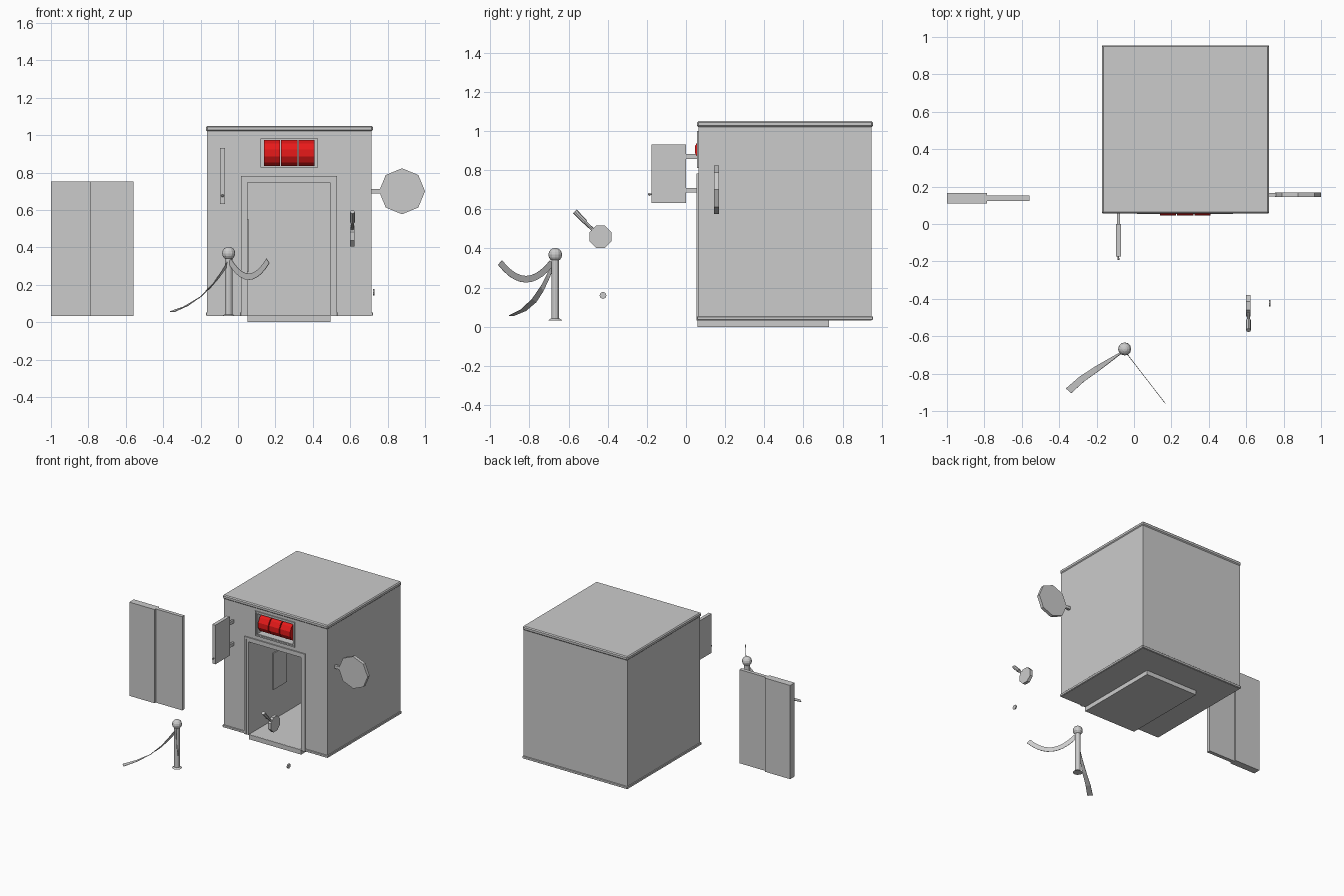
import bpy, bmesh, math
from mathutils import Vector, Matrix

if "Cube" in bpy.data.objects:
    bpy.data.objects.remove(bpy.data.objects["Cube"])


def make(name, bm, mat=None):
    bmesh.ops.recalc_face_normals(bm, faces=bm.faces[:])
    me = bpy.data.meshes.new(name)
    bm.to_mesh(me)
    bm.free()
    ob = bpy.data.objects.new(name, me)
    bpy.context.collection.objects.link(ob)
    if mat:
        me.materials.append(mat)
    return ob


def box(name, x, y, z, bevel=0):
    bm = bmesh.new()
    bmesh.ops.create_cube(bm, size=1)
    for v in bm.verts:
        for i, (a, b) in enumerate((x, y, z)):
            v.co[i] = a if v.co[i] < 0 else b
    if bevel:
        bmesh.ops.bevel(bm, geom=bm.edges[:], offset=bevel, segments=1, affect='EDGES')
    return make(name, bm)


def rod(name, a, b, r, n, r2=None, spin=0, mat=None):
    """Cylinder or cone from point a to point b."""
    a, b = Vector(a), Vector(b)
    rot = (b - a).to_track_quat('Z', 'Y').to_matrix().to_4x4()
    bm = bmesh.new()
    bmesh.ops.create_cone(bm, cap_ends=True, segments=n, radius1=r, radius2=r if r2 is None else r2,
                          depth=(b - a).length,
                          matrix=Matrix.Translation((a + b) / 2) @ rot @ Matrix.Rotation(spin, 4, 'Z'))
    return make(name, bm, mat)


def ball(name, c, r, u, v):
    bm = bmesh.new()
    bmesh.ops.create_uvsphere(bm, u_segments=u, v_segments=v, radius=r, matrix=Matrix.Translation(c))
    return make(name, bm)


def ribbon(name, path):
    """Thin strap; each entry is centre point and half-width vector."""
    bm = bmesh.new()
    pairs = [(bm.verts.new(Vector(p) + Vector(w)), bm.verts.new(Vector(p) - Vector(w))) for p, w in path]
    for (a, b), (c, d) in zip(pairs, pairs[1:]):
        bm.faces.new((a, b, d, c))
    ob = make(name, bm)
    m = ob.modifiers.new("thickness", 'SOLIDIFY')
    m.thickness, m.offset = 0.003, 0
    return ob


def cut(target, cutter):
    m = target.modifiers.new("cut", 'BOOLEAN')
    m.operation, m.solver, m.object = 'DIFFERENCE', 'EXACT', cutter
    bpy.context.view_layer.objects.active = target
    bpy.ops.object.modifier_apply(modifier=m.name)
    bpy.data.objects.remove(cutter)


def frame(name, x0, x1, z0, z1, w, y, bottom=True):
    box(name + "_left", (x0, x0 + w), y, (z0, z1))
    box(name + "_right", (x1 - w, x1), y, (z0, z1))
    box(name + "_top", (x0 + w, x1 - w), y, (z1 - w, z1))
    if bottom:
        box(name + "_bottom", (x0 + w, x1 - w), y, (z0, z0 + w))


# booth body with open cabin and display recess
body = box("booth_body", (-0.165, 0.715), (0.063, 0.948), (0.033, 1.045))
cut(body, box("cabin_cutter", (0.05, 0.492), (0.0, 0.71), (0.036, 0.75)))
cut(body, box("display_cutter", (0.12, 0.43), (0.0, 0.2), (0.825, 0.985)))
box("cabin_floor", (0.05, 0.494), (0.06, 0.73), (0.0, 0.035))
box("cabin_control_panel", (0.048, 0.058), (0.35, 0.51), (0.27, 0.55))

# cornice and skirting, the skirting broken at the doorway
box("cornice", (-0.171, 0.721), (0.057, 0.955), (1.02, 1.05), 0.007)
for i, (x, y) in enumerate([((-0.171, 0.015), (0.057, 0.065)), ((0.53, 0.721), (0.057, 0.065)),
                            ((-0.171, 0.721), (0.946, 0.955)), ((-0.171, -0.163), (0.057, 0.955)),
                            ((0.713, 0.721), (0.057, 0.955))]):
    box(f"skirting_{i}", x, y, (0.035, 0.053), 0.002)

# stepped frames round the door and display
frame("door_frame_outer", 0.015, 0.53, 0.033, 0.782, 0.017, (0.054, 0.065), False)
frame("door_frame_inner", 0.032, 0.512, 0.033, 0.765, 0.018, (0.058, 0.065), False)
frame("display_frame", 0.104, 0.442, 0.81, 1.0, 0.01, (0.055, 0.065))
frame("display_frame_inner", 0.114, 0.432, 0.82, 0.99, 0.008, (0.059, 0.065))

# red display drums
red = bpy.data.materials.new("red")
red.diffuse_color = (0.8, 0.01, 0.01, 1)
red.use_nodes = True
red.node_tree.nodes["Principled BSDF"].inputs["Base Color"].default_value = red.diffuse_color
for i in range(3):
    x = 0.138 + 0.093 * i
    rod(f"display_drum_{i}", (x, 0.116, 0.905), (x + 0.086, 0.116, 0.905), 0.072, 12,
        spin=math.radians(15), mat=red)

# detached telescoping door leaves
box("outer_door_leaf", (-1.0, -0.785), (0.11, 0.165), (0.033, 0.752))
box("inner_door_leaf", (-0.785, -0.56), (0.124, 0.152), (0.033, 0.752))

# projecting side panel with brackets and knob
box("side_panel", (-0.096, -0.07), (-0.175, 0.0), (0.632, 0.932))
for i, z in enumerate((0.87, 0.698)):
    box(f"side_panel_bracket_{i}", (-0.09, -0.076), (0.0, 0.065), (z - 0.012, z + 0.012))
rod("panel_knob_stem", (-0.083, -0.175, 0.676), (-0.083, -0.184, 0.676), 0.004, 8)
ball("panel_knob", (-0.083, -0.187, 0.676), 0.007, 8, 6)

# octagonal sign on the right wall
rod("sign_disc", (0.877, 0.144, 0.7), (0.877, 0.168, 0.7), 0.123, 8)
box("sign_arm", (0.71, 0.765), (0.147, 0.165), (0.689, 0.711))

# lever with grip, and a loose button
rod("lever_hub", (0.6, -0.437, 0.46), (0.624, -0.437, 0.46), 0.061, 8, spin=math.radians(22.5))
rod("lever_arm", (0.612, -0.465, 0.485), (0.612, -0.535, 0.553), 0.009, 8)
rod("lever_grip", (0.612, -0.515, 0.535), (0.612, -0.568, 0.59), 0.013, 8)
rod("button", (0.722, -0.424, 0.16), (0.731, -0.424, 0.16), 0.018, 8)

# barrier post
px, py = -0.05, -0.668
rod("post_base", (px, py, 0.033), (px, py, 0.042), 0.035, 12, r2=0.022)
rod("post_pole", (px, py, 0.035), (px, py, 0.35), 0.02, 12)
ball("post_ball", (px, py, 0.368), 0.035, 12, 8)

# barrier straps: one fallen and twisting flat, one hanging
ribbon("fallen_strap", [((-0.055, -0.68, 0.315), (0.006, 0.0, 0.022)),
                        ((-0.095, -0.705, 0.255), (0.008, -0.002, 0.02)),
                        ((-0.14, -0.735, 0.195), (0.01, -0.006, 0.014)),
                        ((-0.2, -0.775, 0.135), (0.011, -0.011, 0.008)),
                        ((-0.28, -0.83, 0.085), (0.012, -0.013, 0.003)),
                        ((-0.35, -0.892, 0.057), (0.014, -0.013, 0))])
strap = []
for i in range(11):
    t = i / 10
    s = 2 * t - 1
    n = Vector((-0.6 * s, 0.76 * s, 0.9)).normalized() * 0.017
    strap.append(((-0.045 + 0.205 * t, -0.685 - 0.265 * t, 0.243 + 0.085 * s * s), n))
ribbon("hanging_strap", strap)
